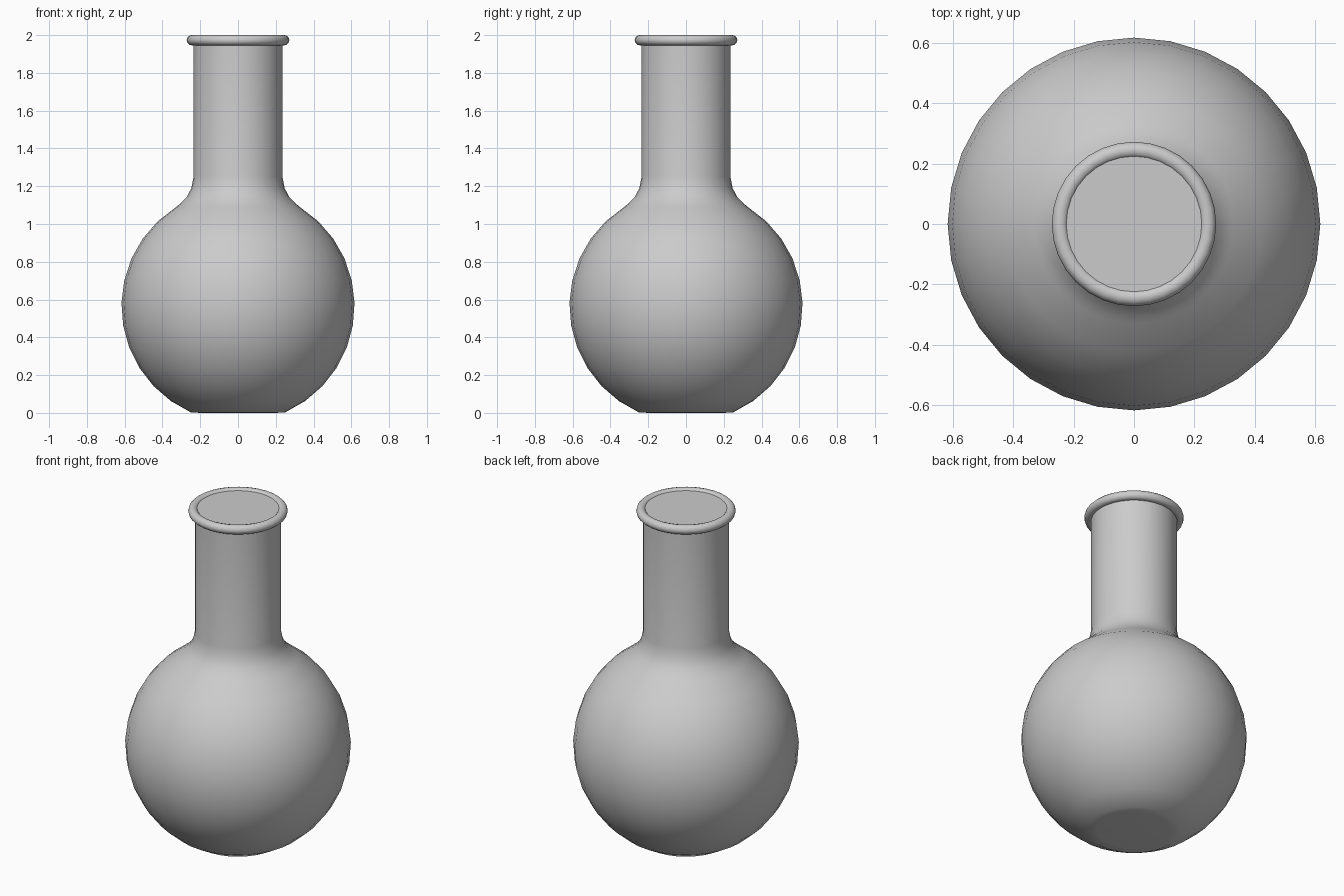
import bpy, bmesh, math
from math import sin, cos, radians

cube = bpy.data.objects.get("Cube")
if cube:
    bpy.data.objects.remove(cube, do_unlink=True)

SEGMENTS = 32
glass = bpy.data.materials.new("grey_glass")
glass.use_nodes = True
grey = (0.6, 0.6, 0.6, 1)
glass.diffuse_color = grey
glass.node_tree.nodes["Principled BSDF"].inputs["Base Color"].default_value = grey


def lathe(name, profile, closed=False):
    """Spin (radius, height) points around z; radius 0 becomes a pole."""
    bm = bmesh.new()
    pts = [bm.verts.new((r, 0, z)) for r, z in profile]
    edges = [bm.edges.new(p) for p in zip(pts, pts[1:])]
    if closed:
        edges.append(bm.edges.new((pts[-1], pts[0])))
    bmesh.ops.spin(bm, geom=pts + edges, cent=(0, 0, 0), axis=(0, 0, 1),
                   angle=math.tau, steps=SEGMENTS, use_duplicate=False)
    bmesh.ops.remove_doubles(bm, verts=bm.verts[:], dist=0.0005)
    bmesh.ops.recalc_face_normals(bm, faces=bm.faces[:])
    mesh = bpy.data.meshes.new(name)
    bm.to_mesh(mesh)
    bm.free()
    mesh.materials.append(glass)
    obj = bpy.data.objects.new(name, mesh)
    bpy.context.collection.objects.link(obj)
    bpy.ops.object.select_all(action="DESELECT")
    obj.select_set(True)
    bpy.context.view_layer.objects.active = obj
    bpy.ops.object.shade_smooth_by_angle(angle=radians(40))
    return obj


# Round bulb with a flat base, flared shoulder and straight neck
R, CENTRE = 0.617, 0.567
bulb = [(R * cos(radians(a)), CENTRE + R * sin(radians(a)))
        for a in [-66 + 11.25 * i for i in range(12)]]
shoulder = [(0.31, 1.105), (0.27, 1.145), (0.247, 1.19), (0.235, 1.25)]
lathe("flask_body", [(0, 0), (0.2, 0)] + bulb + shoulder + [(0.235, 1.97)])

# Rolled lip around the mouth
lip = [(0.245 + 0.027 * cos(math.tau * i / 12), 1.973 + 0.027 * sin(math.tau * i / 12))
       for i in range(12)]
lathe("rolled_lip", lip, closed=True)

# Flat disc closing the mouth
lathe("mouth_disc", [(0, 1.989), (0.225, 1.989), (0.225, 1.96)])
